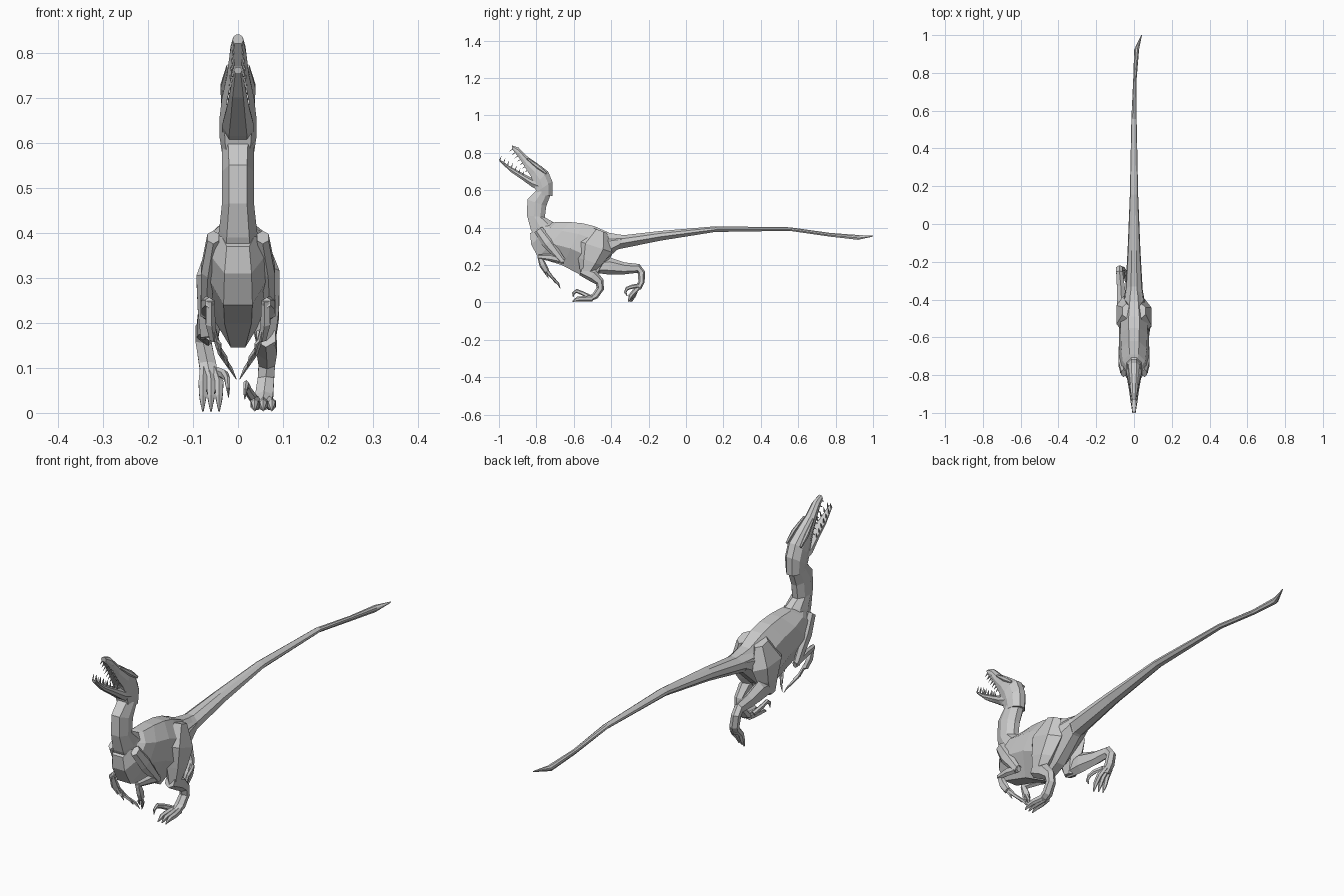
import bpy, bmesh, math
from mathutils import Vector


def finish(name, bm, mirror=False):
    bmesh.ops.recalc_face_normals(bm, faces=bm.faces)
    me = bpy.data.meshes.new(name)
    bm.to_mesh(me)
    bm.free()
    ob = bpy.data.objects.new(name, me)
    bpy.context.collection.objects.link(ob)
    if mirror:
        ob.modifiers.new("Mirror", 'MIRROR')
    return ob


def skin(bm, rings):
    """Bridge consecutive rings and cap both ends."""
    vs = [[bm.verts.new(p) for p in r] for r in rings]
    n = len(vs[0])
    for a, b in zip(vs, vs[1:]):
        for i in range(n):
            j = (i + 1) % n
            bm.faces.new((a[i], a[j], b[j], b[i]))
    bm.faces.new(vs[0])
    bm.faces.new(vs[-1])


def hull(name, sections):
    """Loft of (top y, top z, bottom y, bottom z, half width, bottom half width, x)."""
    rings = []
    for yt, zt, yb, zb, w, wb, x in sections:
        half = [(.35 * w, 0), (.88 * w, .25), (w, .6), (wb, 1)]
        prof = half + [(-a, t) for a, t in reversed(half)]
        rings.append([(x + a, yt + (yb - yt) * t, zt + (zb - zt) * t) for a, t in prof])
    bm = bmesh.new()
    skin(bm, rings)
    return finish(name, bm)


def add_limb(bm, pts, n=6):
    """Tube through (x, y, z, half width, half depth)."""
    rings = []
    for i, (x, y, z, rx, r) in enumerate(pts):
        a, b = pts[max(i - 1, 0)], pts[min(i + 1, len(pts) - 1)]
        nrm = Vector((0, -(b[2] - a[2]), b[1] - a[1])).normalized()
        rings.append([Vector((x, y, z)) + Vector((rx * math.cos(t), 0, 0)) + nrm * r * math.sin(t)
                      for t in [math.tau * (k + .5) / n for k in range(n)]])
    skin(bm, rings)


def limb(name, *paths, mirror=False, n=6):
    bm = bmesh.new()
    for p in paths:
        add_limb(bm, p, n)
    return finish(name, bm, mirror)


# Skull with upper jaw
hull("skull", [
    (-.93, .84, -.93, .82, .012, .008, 0),
    (-.895, .828, -.89, .77, .019, .014, 0),
    (-.85, .782, -.86, .722, .025, .018, 0),
    (-.78, .733, -.83, .675, .036, .026, 0),
    (-.737, .70, -.81, .625, .041, .03, 0),
    (-.715, .647, -.80, .59, .041, .028, 0),
    (-.715, .57, -.80, .575, .035, .022, 0)])

# Lower jaw
hull("lower_jaw", [
    (-1.0, .768, -.997, .755, .009, .006, 0),
    (-.95, .733, -.94, .70, .018, .012, 0),
    (-.89, .70, -.875, .655, .026, .016, 0),
    (-.83, .668, -.82, .615, .036, .02, 0),
    (-.76, .65, -.78, .595, .036, .02, 0)])

# Brow ridges
limb("brow", [(.022, -.85, .77, .004, .005), (.032, -.79, .725, .008, .012),
              (.034, -.745, .69, .004, .006)], mirror=True)

# Teeth along both jaws
bm = bmesh.new()
for start, end, w0, w1, d in (((-.926, .82), (-.85, .705), .009, .02, (-.83, -.56)),
                              ((-.993, .765), (-.87, .69), .008, .024, (.3, .95))):
    for k in range(7):
        t = k / 6
        x = w0 + (w1 - w0) * t
        y, z = (start[i] + (end[i] - start[i]) * t for i in (0, 1))
        h = .022 - .008 * t
        add_limb(bm, [(x, y - d[0] * .006, z - d[1] * .006, .003, .005),
                      (x, y + d[0] * h, z + d[1] * h, .0005, .0005)], 4)
finish("teeth", bm, True)

# Neck
hull("neck", [
    (-.715, .60, -.80, .60, .036, .022, 0),
    (-.747, .515, -.848, .55, .036, .02, 0),
    (-.755, .455, -.85, .465, .036, .02, 0),
    (-.71, .43, -.83, .39, .042, .025, 0),
    (-.67, .40, -.80, .33, .05, .03, 0)])

# Torso from breast to hips
hull("torso", [
    (-.74, .425, -.833, .37, .036, .025, 0),
    (-.69, .43, -.828, .31, .068, .03, 0),
    (-.62, .43, -.79, .24, .076, .032, 0),
    (-.55, .423, -.66, .198, .08, .03, 0),
    (-.49, .408, -.56, .145, .08, .016, 0),
    (-.41, .372, -.47, .19, .064, .02, 0),
    (-.33, .358, -.37, .28, .047, .018, 0)])

# Tail with flattened, twisted tip
hull("tail", [
    (-.41, .37, -.43, .25, .056, .02, 0),
    (-.33, .36, -.36, .285, .046, .018, 0),
    (-.14, .382, -.14, .33, .034, .012, 0),
    (.155, .407, .155, .377, .022, .01, 0),
    (.555, .402, .555, .383, .014, .006, 0),
    (.77, .372, .77, .352, .009, .005, .005),
    (.93, .36, .92, .335, .013, .006, .014),
    (1.0, .357, .998, .352, .002, .001, .04)])

# Folded arms
limb("arm",
     [(.055, -.79, .39, .015, .025), (.067, -.74, .32, .017, .032), (.072, -.66, .22, .013, .018)],
     [(.072, -.65, .222, .011, .016), (.07, -.72, .24, .013, .02), (.064, -.79, .245, .01, .012)],
     mirror=True)

# Hands: palm plus three clawed fingers
fingers = [[(.062, -.785, .25, .01, .012), (.062, -.765, .20, .012, .02), (.056, -.745, .165, .008, .016)]]
for x, y, z in ((.038, -.735, .128), (.02, -.697, .10), (.004, -.672, .075)):
    fingers.append([(.061, -.77, .21, .006, .008),
                    (.055 * .7 + x * .3, y * .55 - .768 * .45, z * .55 + .205 * .45, .006, .008),
                    (x * .7 + .015, y - .012, z + .026, .005, .007), (x, y, z, .001, .001)])
limb("hand", *fingers, mirror=True, n=5)

# Right leg, planted under the body
limb("right_thigh", [
    (.04, -.46, .385, .025, .04), (.056, -.49, .30, .042, .10),
    (.06, -.515, .22, .036, .066), (.062, -.54, .145, .022, .025)])
limb("right_shin", [
    (.062, -.56, .17, .024, .026), (.064, -.50, .145, .026, .034), (.064, -.462, .11, .021, .024),
    (.062, -.458, .075, .021, .02), (.058, -.485, .035, .023, .018), (.056, -.52, .018, .022, .014)])
toes = []
for s in (-1, 0, 1):
    x = .056 + s * .019
    toes.append([(.056 + s * .012, -.50, .022, .011, .016), (x, -.55, .02, .011, .014),
                 (x, -.58, .018, .009, .013), (x, -.607, .006, .002, .003)])
sickle = [(.036, -.515, .03, .01, .012), (.022, -.555, .05, .009, .011),
          (.018, -.585, .062, .007, .011), (.016, -.602, .05, .005, .008), (.015, -.603, .03, .001, .002)]
limb("right_toes", *toes, sickle)

# Left leg, lifted behind the body
limb("left_thigh", [
    (-.04, -.46, .385, .025, .04), (-.056, -.48, .30, .042, .10),
    (-.06, -.475, .23, .034, .066), (-.064, -.485, .165, .022, .03)])
limb("left_shin", [
    (-.064, -.50, .19, .022, .03), (-.066, -.41, .195, .028, .046), (-.07, -.33, .182, .024, .032),
    (-.077, -.255, .182, .02, .024), (-.077, -.238, .16, .02, .02),
    (-.068, -.238, .11, .022, .017), (-.062, -.255, .075, .022, .015)])
toes = []
for s in (-1, 0, 1):
    x = -.06 + s * .018
    y = -.30 - .008 * s
    toes.append([(-.064 + s * .012, -.243, .095, .01, .014), (x, -.27, .065, .011, .014),
                 (x, y + .012, .035, .009, .012), (x, y, .004, .002, .003)])
sickle = [(-.045, -.25, .09, .01, .012), (-.03, -.285, .085, .009, .011),
          (-.024, -.315, .075, .007, .01), (-.022, -.325, .055, .005, .007), (-.021, -.315, .035, .001, .002)]
limb("left_toes", *toes, sickle)
